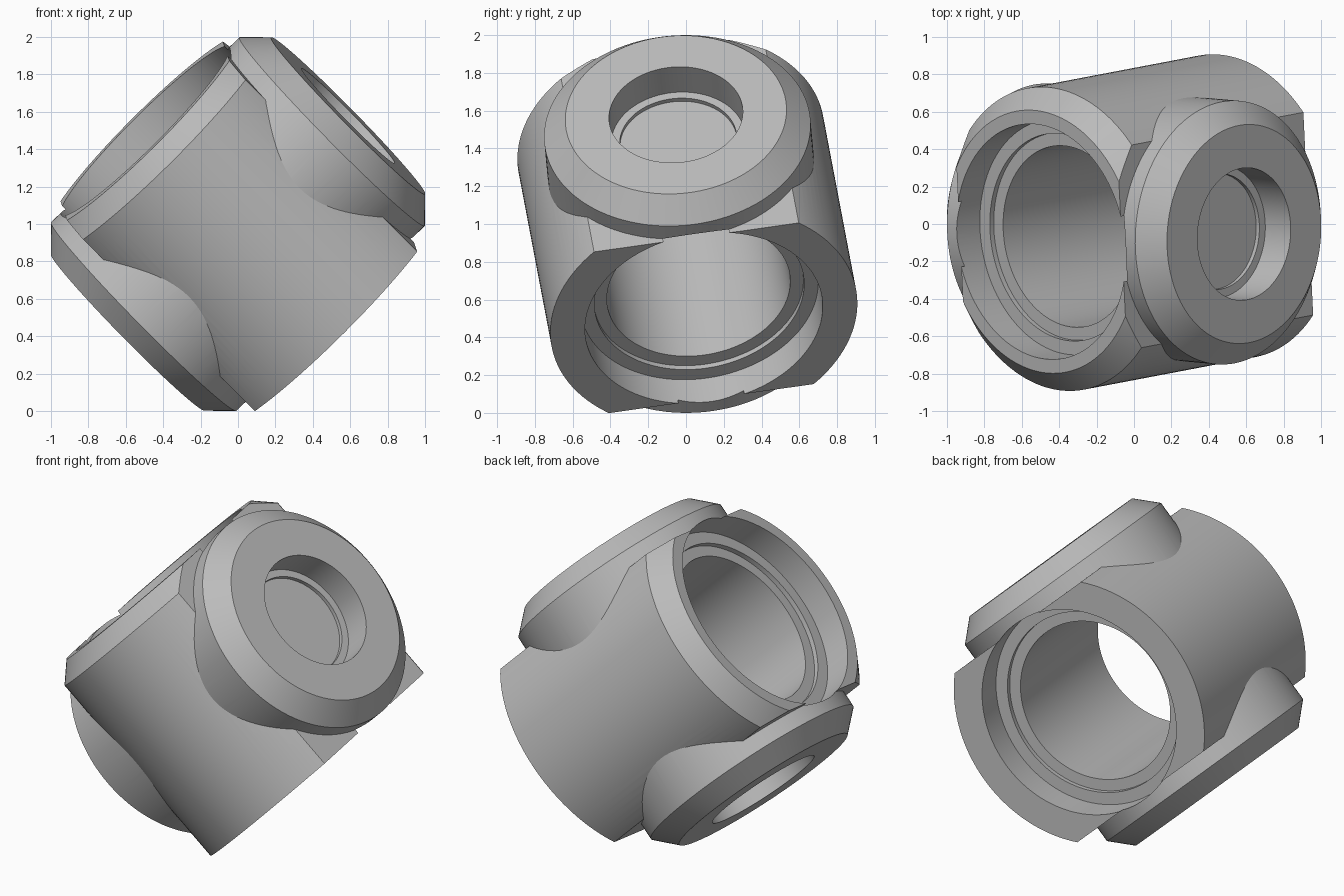
import bpy, bmesh, math
from mathutils import Matrix, Vector

cube = bpy.data.objects.get("Cube")
if cube:
    bpy.data.objects.remove(cube, do_unlink=True)

SEGMENTS = 128
TUBE_R, HALF_LEN, CHAMFER = 0.82, 0.71, 0.11
FLAT = 0.61
BOSS_R, BOSS_CHAMFER = 0.707, 0.12

# Frame of the fitting: pipe axis, side axis, boss axis
pipe_axis = Vector((0.70, 0.133, -0.70)).normalized()
boss_axis = Vector((0.707, -0.066, 0.707))
boss_axis = (boss_axis - pipe_axis * boss_axis.dot(pipe_axis)).normalized()
side_axis = boss_axis.cross(pipe_axis)
placement = Matrix.Translation((0, 0, 1)) @ Matrix(
    (pipe_axis, side_axis, boss_axis)).transposed().to_4x4()

ALONG_PIPE = Matrix.Rotation(math.pi / 2, 4, 'Y')
ALONG_BOSS = Matrix.Identity(4)
ALONG_OPPOSITE = Matrix.Rotation(math.pi, 4, 'X')


def finish(name, bm, turn):
    bmesh.ops.recalc_face_normals(bm, faces=bm.faces[:])
    mesh = bpy.data.meshes.new(name)
    bm.to_mesh(mesh)
    bm.free()
    mesh.transform(turn)
    obj = bpy.data.objects.new(name, mesh)
    bpy.context.collection.objects.link(obj)
    return obj


def turned(name, profile, turn):
    """Closed solid of revolution from (height, radius) steps."""
    bm = bmesh.new()
    rings = []
    for h, r in profile:
        rings.append([bm.verts.new((r * math.cos(a), r * math.sin(a), h))
                      for a in (math.tau * i / SEGMENTS for i in range(SEGMENTS))])
    for low, high in zip(rings, rings[1:]):
        for i in range(SEGMENTS):
            j = (i + 1) % SEGMENTS
            bm.faces.new((low[i], low[j], high[j], high[i]))
    bm.faces.new(rings[0][::-1])
    bm.faces.new(rings[-1])
    return finish(name, bm, turn)


def combine(target, tool, operation):
    tool.hide_render = True
    mod = target.modifiers.new(tool.name, 'BOOLEAN')
    mod.operation, mod.solver, mod.object = operation, 'EXACT', tool
    bpy.context.view_layer.objects.active = target
    bpy.ops.object.modifier_apply(modifier=mod.name)
    bpy.data.objects.remove(tool, do_unlink=True)


# Pipe body, chamfered at one end only
body = turned("cross_fitting_body", [
    (-HALF_LEN, TUBE_R - CHAMFER), (-HALF_LEN + CHAMFER, TUBE_R),
    (HALF_LEN, TUBE_R)], ALONG_PIPE)

# Two parallel flats on the boss sides
bm = bmesh.new()
bmesh.ops.create_cube(bm, size=2, matrix=Matrix.Diagonal((2, 2, FLAT, 1)))
combine(body, finish("flats", bm, Matrix.Identity(4)), 'INTERSECT')

# Chamfered round bosses
for side, turn in (("upper", ALONG_BOSS), ("lower", ALONG_OPPOSITE)):
    boss = turned(side + "_boss", [
        (0.3, BOSS_R), (BOSS_R, BOSS_R),
        (BOSS_R + BOSS_CHAMFER, BOSS_R - BOSS_CHAMFER)], turn)
    combine(body, boss, 'UNION')

# Through bore with a stepped socket at each end
socket = [(0.9, 0.635), (0.53, 0.635), (0.53, 0.56), (0.50, 0.56), (0.50, 0.49)]
bore = [(-h, r) for h, r in socket] + socket[::-1]
combine(body, turned("bore", bore, ALONG_PIPE), 'DIFFERENCE')

# Blind stepped hole in each boss
for side, turn in (("upper", ALONG_BOSS), ("lower", ALONG_OPPOSITE)):
    hole = turned(side + "_hole", [
        (0.612, 0.31), (0.636, 0.31), (0.636, 0.355), (0.95, 0.355)], turn)
    combine(body, hole, 'DIFFERENCE')

# Plain grey metal
grey = bpy.data.materials.new("plain grey")
grey.use_nodes = True
colour = (0.5, 0.5, 0.5, 1)
grey.diffuse_color = colour
grey.node_tree.nodes["Principled BSDF"].inputs["Base Color"].default_value = colour
body.data.materials.clear()
body.data.materials.append(grey)
for face in body.data.polygons:
    face.material_index = 0

body.data.transform(placement)
bpy.ops.object.select_all(action='DESELECT')
body.select_set(True)
bpy.context.view_layer.objects.active = body
bpy.ops.object.shade_smooth_by_angle(angle=math.radians(25))
